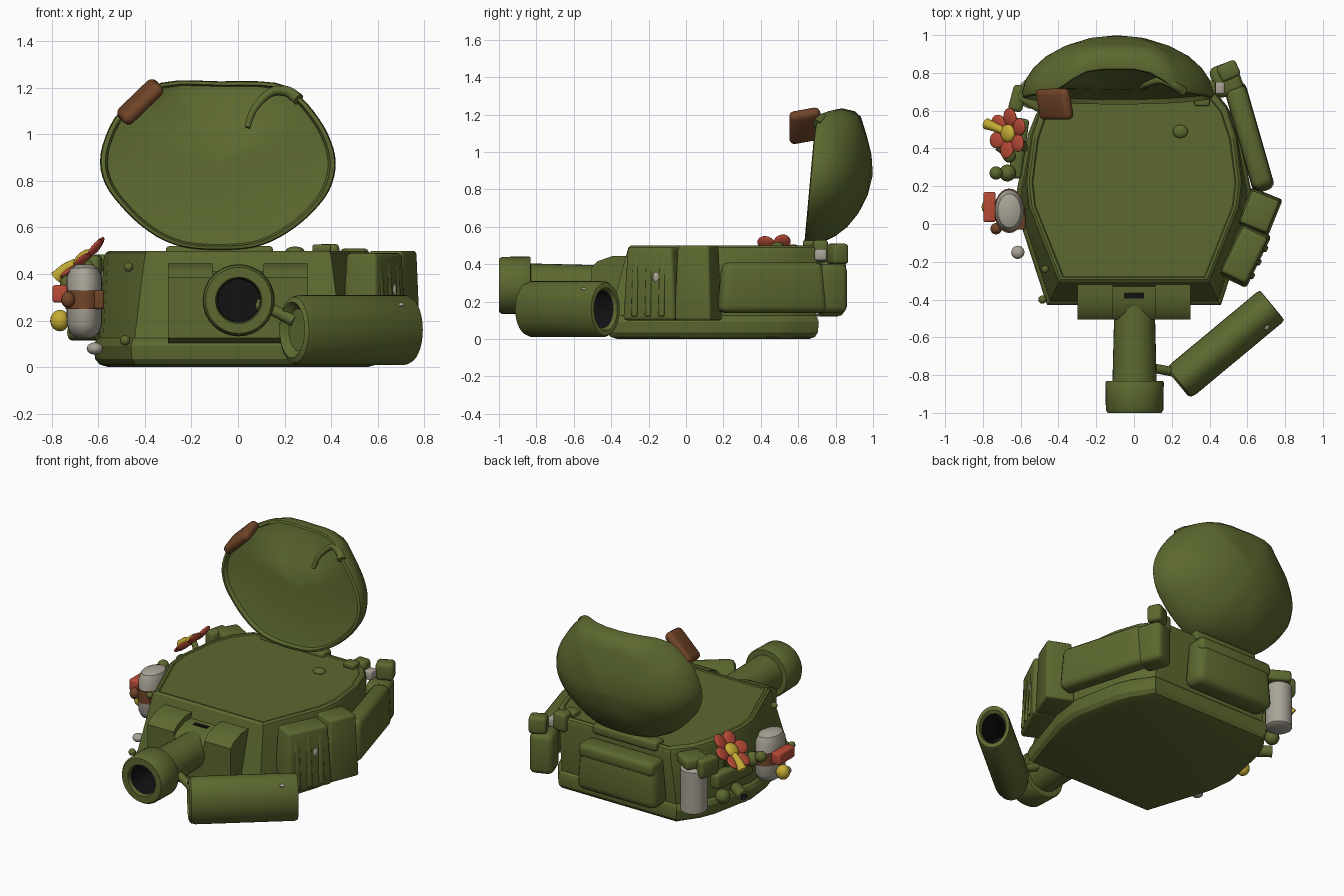
import bpy, bmesh, math
from mathutils import Vector, Matrix

if "Cube" in bpy.data.objects:
    bpy.data.objects.remove(bpy.data.objects["Cube"])

def material(name, rgb):
    m = bpy.data.materials.new(name)
    m.diffuse_color = (*rgb, 1)
    m.use_nodes = True
    m.node_tree.nodes["Principled BSDF"].inputs["Base Color"].default_value = m.diffuse_color
    return m

GREEN = material("olive green", (0.107, 0.140, 0.029))
BROWN = material("leather brown", (0.17, 0.06, 0.022))
RED = material("petal red", (0.48, 0.07, 0.038))
YELLOW = material("yellow", (0.56, 0.41, 0.035))
GREY = material("pale grey", (0.40, 0.37, 0.31))
BLACK = material("black", (0.006, 0.006, 0.007))

def finish(name, bm, mats, angle=35):
    bmesh.ops.recalc_face_normals(bm, faces=bm.faces)
    me = bpy.data.meshes.new(name)
    bm.to_mesh(me)
    bm.free()
    for m in mats:
        me.materials.append(m)
    o = bpy.data.objects.new(name, me)
    bpy.context.collection.objects.link(o)
    bpy.ops.object.select_all(action='DESELECT')
    o.select_set(True)
    bpy.context.view_layer.objects.active = o
    bpy.ops.object.shade_smooth_by_angle(angle=math.radians(angle))
    return o

def loft(name, rings, mats, dark_from=None, angle=35):
    # skin closed rings of equal length; spans after dark_from use the second colour
    bm = bmesh.new()
    vs = [[bm.verts.new(p) for p in r] for r in rings]
    n = len(rings[0])
    for k in range(len(vs) - 1):
        for i in range(n):
            f = bm.faces.new((vs[k][i], vs[k][(i+1) % n], vs[k+1][(i+1) % n], vs[k+1][i]))
            f.material_index = int(dark_from is not None and k >= dark_from)
    bm.faces.new(vs[0][::-1])
    f = bm.faces.new(vs[-1])
    f.material_index = int(dark_from is not None)
    return finish(name, bm, mats, angle)

def lathe(name, profile, origin, direction, mats, squash=1.0, dark_from=None, n=32):
    # profile: (distance along direction, radius); squash narrows the sideways width
    m = Matrix.Translation(origin) @ Vector(direction).to_track_quat('Z', 'Y').to_matrix().to_4x4()
    rings = [[m @ Vector((squash*r*math.cos(2*math.pi*i/n), r*math.sin(2*math.pi*i/n), d))
              for i in range(n)] for d, r in profile]
    return loft(name, rings, mats, dark_from)

def box(name, loc, size, mat, rz=0, top=1.0, bevel=0.03, rx=0, ry=0):
    bm = bmesh.new()
    bmesh.ops.create_cube(bm, size=1)
    for v in bm.verts:
        k = top if v.co.z > 0 else 1
        v.co = Vector((v.co.x*size[0]*k, v.co.y*size[1]*k, v.co.z*size[2]))
    bmesh.ops.bevel(bm, geom=bm.edges[:], offset=bevel, segments=3, affect='EDGES', profile=0.5)
    rz, ry, rx = [Matrix.Rotation(math.radians(a), 4, c) for a, c in ((rz, 'Z'), (ry, 'Y'), (rx, 'X'))]
    bm.transform(Matrix.Translation(loc) @ rz @ ry @ rx)
    return finish(name, bm, [mat])

def blob(name, loc, size, mat, rot=None):
    bm = bmesh.new()
    bmesh.ops.create_uvsphere(bm, u_segments=20, v_segments=12, radius=1)
    bm.transform(Matrix.Translation(loc) @ (rot or Matrix()) @ Matrix.Diagonal((*size, 1)))
    return finish(name, bm, [mat])

def spline(pts, closed, steps=5):
    # Catmull-Rom through the points
    pts = [Vector(p) for p in pts]
    n, out = len(pts), []
    get = (lambda i: pts[i % n]) if closed else (lambda i: pts[max(0, min(n-1, i))])
    for i in range(n if closed else n-1):
        a, b, c, d = (get(i+j) for j in (-1, 0, 1, 2))
        for s in range(steps):
            t = s/steps
            out.append(0.5*(2*b + (c-a)*t + (2*a-5*b+4*c-d)*t*t + (3*b-a-3*c+d)*t**3))
    return out if closed else out + [pts[-1]]

def tube(name, pts, r0, r1, mat, n=12):
    path = spline(pts, False)
    rings = []
    for k, p in enumerate(path):
        d = path[min(k+1, len(path)-1)] - path[max(k-1, 0)]
        q = d.to_track_quat('Z', 'Y')
        r = r0 + (r1-r0)*k/(len(path)-1)
        rings.append([p + q @ Vector((r*math.cos(2*math.pi*i/n), r*math.sin(2*math.pi*i/n), 0)) for i in range(n)])
    return loft(name, rings, [mat])

# hull: faceted shell with a low lip and a slightly sunken deck
LOW = [(.46, -.43), (.60, .0), (.62, .18), (.56, .48), (.52, .58), (.43, .71)]
TOP = [(.39, -.30), (.545, .09), (.56, .22), (.53, .46), (.48, .61), (.39, .72)]
def ring(half, s, z):
    pts = half + [(-x, y) for x, y in reversed(half)]
    return [(x*s, .2 + (y-.2)*s, z) for x, y in pts]
loft("hull", [ring(LOW, .90, 0), ring(LOW, .96, .012), ring(LOW, .99, .035), ring(LOW, 1, .09), ring(LOW, .985, .115),
              ring(LOW, .965, .125), ring(TOP, 1.03, .465), ring(TOP, 1.015, .49), ring(TOP, .99, .5),
              ring(TOP, .965, .5), ring(TOP, .955, .494)], [GREEN], angle=25)

# gun mount: two cheeks either side of a lower cradle
def mount_block(name, x0, x1, z1):
    rows = [(-.28, .10, z1), (-.39, .10, z1), (-.475, .11, z1-.03), (-.505, .125, z1-.06)]
    loft(name, [[(x0, y, a), (x1, y, a), (x1, y, b), (x0, y, b)] for y, a, b in rows], [GREEN])
for side in (-1, 1):
    mount_block("mount_cheek_%s" % ("left" if side < 0 else "right"), side*.11, side*.30, .445)
mount_block("mount_cradle", -.12, .12, .41)
box("mount_slot", (0, -.38, .408), (.10, .03, .012), BLACK, bevel=.003)
lathe("barrel", [(0, .105), (.48, .117), (.482, .15), (.49, .155), (.635, .152),
                 (.65, .142), (.65, .1), (.63, .094), (.35, .09)],
      (.003, -.35, .287), (0, -1, 0), [GREEN, BLACK], dark_from=7)

# loose tube lying in front, open at the far end
lathe("loose_tube", [(.035, .09), (0, .12), (.012, .142), (.04, .15), (.63, .15), (.648, .142), (.65, .115),
                     (.63, .10), (.35, .10)], (.232, -.845, .16), (.77, .64, 0), [GREEN, BLACK],
      squash=.70, dark_from=7)
tube("tube_link", [(.08, -.76, .27), (.14, -.77, .25), (.24, -.79, .2)], .025, .025, GREEN)

# raised lid: dished oval with a dented top edge
OUT = [(-.33, 1.222), (-.08, 1.228), (.16, 1.222), (.265, 1.165), (.35, 1.065), (.40, .97), (.42, .88), (.405, .79),
       (.36, .71), (.265, .615), (.145, .54), (.02, .507), (-.18, .507), (-.31, .54), (-.42, .61), (-.51, .70),
       (-.57, .785), (-.593, .88), (-.57, .99), (-.50, 1.107)]
outline = spline([(x, 0, z) for x, z in OUT], True, 3)
CEN = Vector((-.09, 0, .88))
def lid_ring(s, y, w):
    r = []
    for p in outline:
        q = CEN + (p - CEN)*s
        t = max(0, min(1, (q.z - .93)/.29))
        dent = .12*w*t*t*(3-2*t)*math.exp(-((q.x + .09)/.27)**4)
        r.append((q.x, y + .09*(q.z - .87) + dent, q.z))
    return r
loft("lid", [lid_ring(*a) for a in [(.02, .997, 0), (.3, .98, .1), (.55, .94, .2), (.75, .885, .4), (.88, .825, .7),
     (.96, .765, .9), (1, .695, 1), (.99, .67, 1), (.955, .665, 1), (.935, .69, 1), (.8, .70, 1), (.4, .71, 1), (.02, .71, 1)]],
     [GREEN], angle=50)
tube("lid_fold", [(.26, .70, 1.15), (.21, .735, 1.185), (.14, .76, 1.18), (.07, .74, 1.11), (.04, .72, 1.03)], .026, .012, GREEN)
box("lid_tip", (-.42, .635, 1.14), (.225, .17, .062), BROWN, ry=-44, rx=14, bevel=.029)
box("lid_hinge", (-.08, .71, .49), (.46, .09, .06), GREEN, bevel=.015)

# right side stowage
box("side_pouch", (.585, -.165, .295), (.17, .31, .39), GREEN, rz=-26, top=.86, bevel=.02)
box("side_case", (.665, .065, .30), (.18, .21, .40), GREEN, rz=-22, top=.86, bevel=.015)
for i, t in enumerate((-.08, .0, .08)):
    box("pouch_strap_%d" % i, (.648 + t*.44, -.197 + t*.9, .29), (.03, .035, .34), GREEN, rz=-26, ry=-4, bevel=.01)
blob("pouch_spot", (.668, -.155, .33), (.014, .022, .03), GREY)
box("long_bag", (.61, .46, .275), (.12, .60, .27), GREEN, rz=16, top=.92, bevel=.04)
tube("bag_crease", [(.70, .21, .30), (.655, .40, .325), (.595, .60, .345)], .016, .010, GREEN)
box("bag_end", (.49, .765, .27), (.15, .17, .26), GREEN, rz=20, bevel=.035)
box("end_block", (.50, .81, .455), (.11, .09, .11), GREEN, rz=25, bevel=.02)
box("corner_block", (.39, .72, .47), (.09, .08, .12), GREEN, bevel=.02)
box("corner_patch", (.45, .72, .45), (.06, .065, .06), GREY, bevel=.012)
blob("tube_patch", (.70, -.541, .268), (.016, .02, .009), GREY)

# back bag
box("back_bag", (-.08, .775, .27), (.58, .16, .30), GREEN, top=.92, bevel=.05)
box("back_bag_flap", (-.08, .785, .38), (.54, .14, .09), GREEN, bevel=.03)

# left side stowage: flat flask with strap, rolled cloth, small gear
lathe("flask", [(0, .05), (.02, .09), (.06, .112), (.26, .112), (.30, .09), (.315, .05)],
      (-.66, .07, .125), (0, 0, 1), [GREY], squash=.68, n=24)
lathe("flask_strap", [(0, .118), (.08, .118)], (-.66, .07, .25), (0, 0, 1), [BROWN], squash=.69, n=24)
box("strap_tail", (-.62, .03, .29), (.09, .12, .08), BROWN, bevel=.01)
box("red_buckle", (-.765, .09, .315), (.065, .16, .075), RED, bevel=.012)
blob("yellow_ball", (-.765, .09, .2), (.042, .042, .046), YELLOW)
lathe("cloth_roll", [(0, .065), (.01, .08), (.28, .08), (.30, .055)], (-.54, .69, .12), (0, 0, 1), [GREY], n=24)
box("cloth_bracket", (-.615, .665, .42), (.075, .14, .12), GREEN, rz=-15, bevel=.02)
box("cloth_cover", (-.53, .69, .45), (.15, .15, .07), GREEN, rz=-30, bevel=.02)
box("left_rack", (-.61, .40, .27), (.07, .32, .10), GREEN, rz=-8, bevel=.02)
lathe("small_pipe", [(0, .035), (.14, .035), (.14, .022), (.08, .022)], (-.60, .34, .15), (-.7, .5, 0),
      [GREEN, BLACK], dark_from=2, n=16)
for i, (x, y, z, r) in enumerate([(-.73, .27, .36, .035), (-.67, .27, .33, .045), (-.66, .36, .38, .035),
                                  (-.63, .52, .17, .045), (-.47, -.24, .43, .02), (-.485, -.40, .115, .022)]):
    blob("green_knob_%d" % i, (x, y, z), (r, r, r), GREEN)
blob("grey_knob", (-.615, -.15, .08), (.035, .035, .026), GREY)
blob("brown_knob", (-.73, -.025, .29), (.03, .03, .035), BROWN)

# flower, tilted outward
tilt = Matrix.Rotation(math.radians(-43), 4, 'Y')
FC = Vector((-.66, .48, .46))
for i in range(6):
    spin = tilt @ Matrix.Rotation(2*math.pi*i/6 + .4, 4, 'Z')
    blob("petal_%d" % i, FC + spin @ Vector((.084, 0, .006)), (.052, .046, .016), RED,
         spin @ Matrix.Rotation(math.radians(-10), 4, 'Y'))
blob("flower_centre", FC + tilt @ Vector((0, 0, .012)), (.048, .048, .024), YELLOW, tilt)
tube("pistil", [FC, (-.73, .51, .43), (-.78, .53, .385)], .016, .03, YELLOW)
tube("stem", [FC, (-.62, .46, .40), (-.58, .40, .30)], .018, .022, GREEN)

# deck hook
blob("deck_knob_small", (.245, .49, .5), (.04, .035, .018), GREEN)
box("deck_knob", (.36, .66, .51), (.08, .07, .035), GREEN, bevel=.01)
